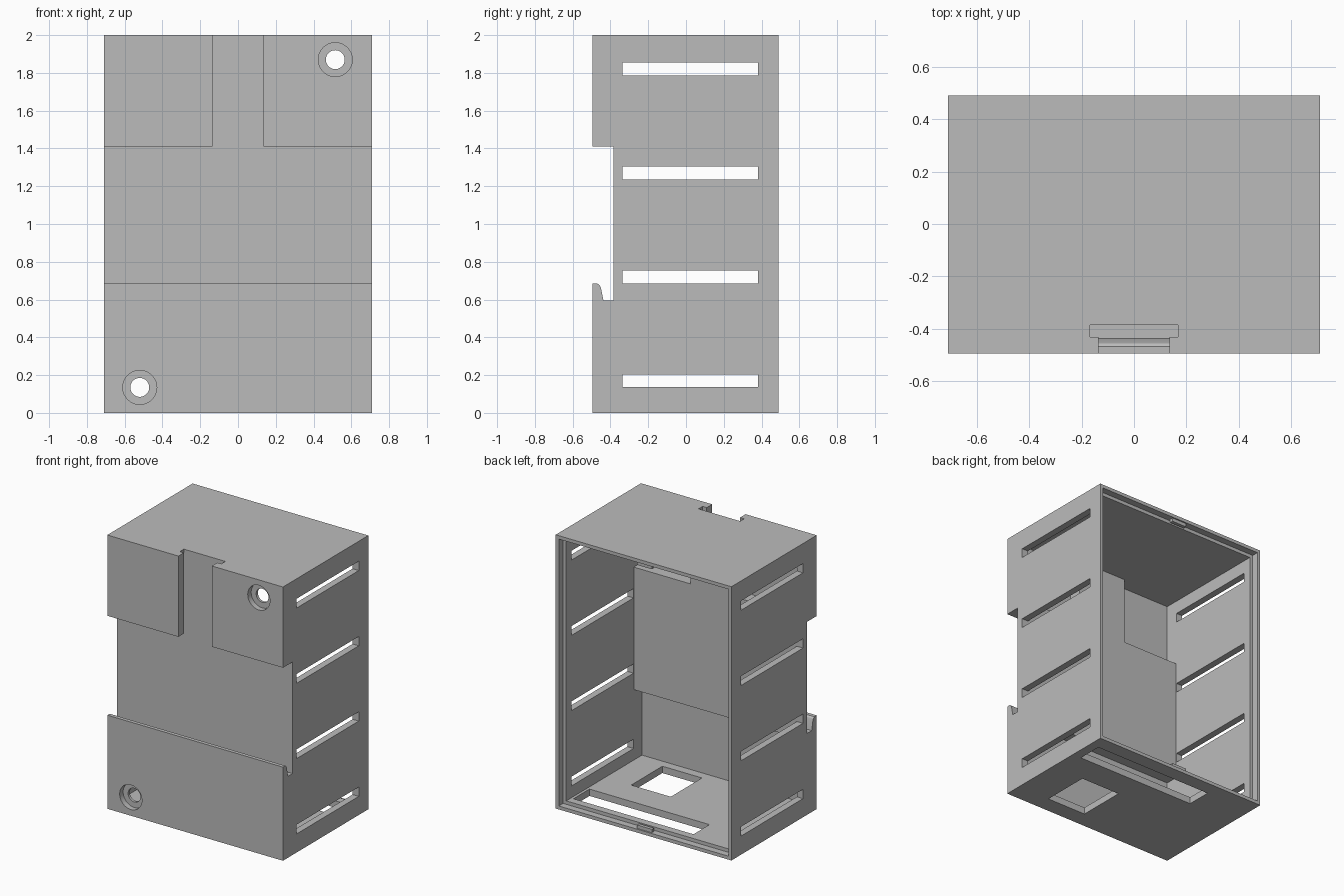
import bpy, bmesh, math
from mathutils import Matrix

cube = bpy.data.objects.get("Cube")
if cube:
    bpy.data.objects.remove(cube, do_unlink=True)

grey = bpy.data.materials.new("plain_grey")
grey.use_nodes = True
COLOUR = (0.5, 0.5, 0.5, 1)
grey.diffuse_color = COLOUR
grey.node_tree.nodes["Principled BSDF"].inputs["Base Color"].default_value = COLOUR


def finish(name, bm):
    bmesh.ops.recalc_face_normals(bm, faces=bm.faces)
    mesh = bpy.data.meshes.new(name)
    bm.to_mesh(mesh)
    bm.free()
    mesh.materials.append(grey)
    obj = bpy.data.objects.new(name, mesh)
    bpy.context.collection.objects.link(obj)
    return obj


def prism(name, profile, x0, x1):
    """Extrude a (y, z) profile along x."""
    bm = bmesh.new()
    face = bm.faces.new([bm.verts.new((x0, y, z)) for y, z in profile])
    ext = bmesh.ops.extrude_face_region(bm, geom=[face])
    moved = [v for v in ext["geom"] if isinstance(v, bmesh.types.BMVert)]
    bmesh.ops.translate(bm, verts=moved, vec=(x1 - x0, 0, 0))
    return finish(name, bm)


def box(name, x0, x1, y0, y1, z0, z1):
    return prism(name, [(y0, z0), (y1, z0), (y1, z1), (y0, z1)], x0, x1)


def drill(name, x, z, radius, y0, y1):
    """Round cutter along y."""
    bm = bmesh.new()
    place = Matrix.Translation((x, (y0 + y1) / 2, z)) @ Matrix.Rotation(math.pi / 2, 4, "X")
    bmesh.ops.create_cone(bm, cap_ends=True, segments=48, radius1=radius,
                          radius2=radius, depth=y1 - y0, matrix=place)
    return finish(name, bm)


def combine(target, tool, operation="DIFFERENCE"):
    tool.hide_render = True
    mod = target.modifiers.new("combine", "BOOLEAN")
    mod.operation = operation
    mod.solver = "EXACT"
    mod.object = tool
    bpy.context.view_layer.objects.active = target
    bpy.ops.object.modifier_apply(modifier=mod.name)
    bpy.data.objects.remove(tool, do_unlink=True)


# Outer walls
W, FRONT, BACK, H = 0.71, -0.495, 0.49, 2.0
IN_X, FLOOR, CEIL = 0.66, 0.05, 1.95
RAIL, INNER, DEEP = -0.385, -0.34, -0.435
case = box("enclosure_shell", -W, W, FRONT, BACK, 0, H)

# Inner cavity, open at the back and deeper below the rail channel
combine(case, prism("cavity", [(0.6, FLOOR), (DEEP, FLOOR), (DEEP, 0.565),
                               (INNER, 0.565), (INNER, CEIL), (0.6, CEIL)], -IN_X, IN_X))
for side in (-1, 1):
    x0, x1 = sorted((side * 0.2, side * IN_X))
    combine(case, box("upper_pocket", x0, x1, DEEP, INNER + 0.1, 1.46, CEIL))

# Seat for the rear cover
combine(case, box("cover_seat", -0.685, 0.685, 0.44, 0.6, 0.025, H - 0.025))

# Rail channel with a rounded hook along its lower edge
combine(case, prism("rail_channel", [(-0.6, 1.41), (RAIL, 1.41), (RAIL, 0.595),
                                     (-0.437, 0.595), (-0.45, 0.66), (-0.456, 0.675),
                                     (-0.468, 0.684), (-0.6, 0.684)], -0.8, 0.8))

# Vertical T-shaped slot for the latch
combine(case, box("latch_slot", -0.135, 0.135, -0.6, RAIL, 1.3, 2.1))
combine(case, box("latch_undercut", -0.168, 0.168, -0.432, RAIL, 1.3, 2.1))

# Ventilation slots through both sides
for i in range(4):
    z = 0.17 + i * 0.55
    for side in (-1, 1):
        x0, x1 = sorted((side * 0.6, side * 0.8))
        combine(case, box("vent", x0, x1, -0.337, 0.38, z - 0.034, z + 0.034))

# Counterbored screw holes
for x, z in ((0.515, 1.87), (-0.52, 0.135)):
    combine(case, drill("screw_head", x, z, 0.09, -0.6, -0.455))
    combine(case, drill("screw_hole", x, z, 0.05, -0.6, -0.38))

# Openings in the floor
combine(case, box("square_opening", 0.13, 0.45, -0.37, -0.01, -0.1, 0.1))
combine(case, box("long_opening", -0.33, 0.64, 0.2, 0.385, -0.1, 0.1))

# Snap tabs for the cover
for z0, z1 in ((0.01, 0.05), (CEIL, H - 0.01)):
    combine(case, box("snap_tab", -0.06, 0.06, 0.455, 0.48, z0, z1), "UNION")

bpy.ops.object.select_all(action="DESELECT")
case.select_set(True)
bpy.context.view_layer.objects.active = case
bpy.ops.object.shade_smooth_by_angle(angle=math.radians(25))
